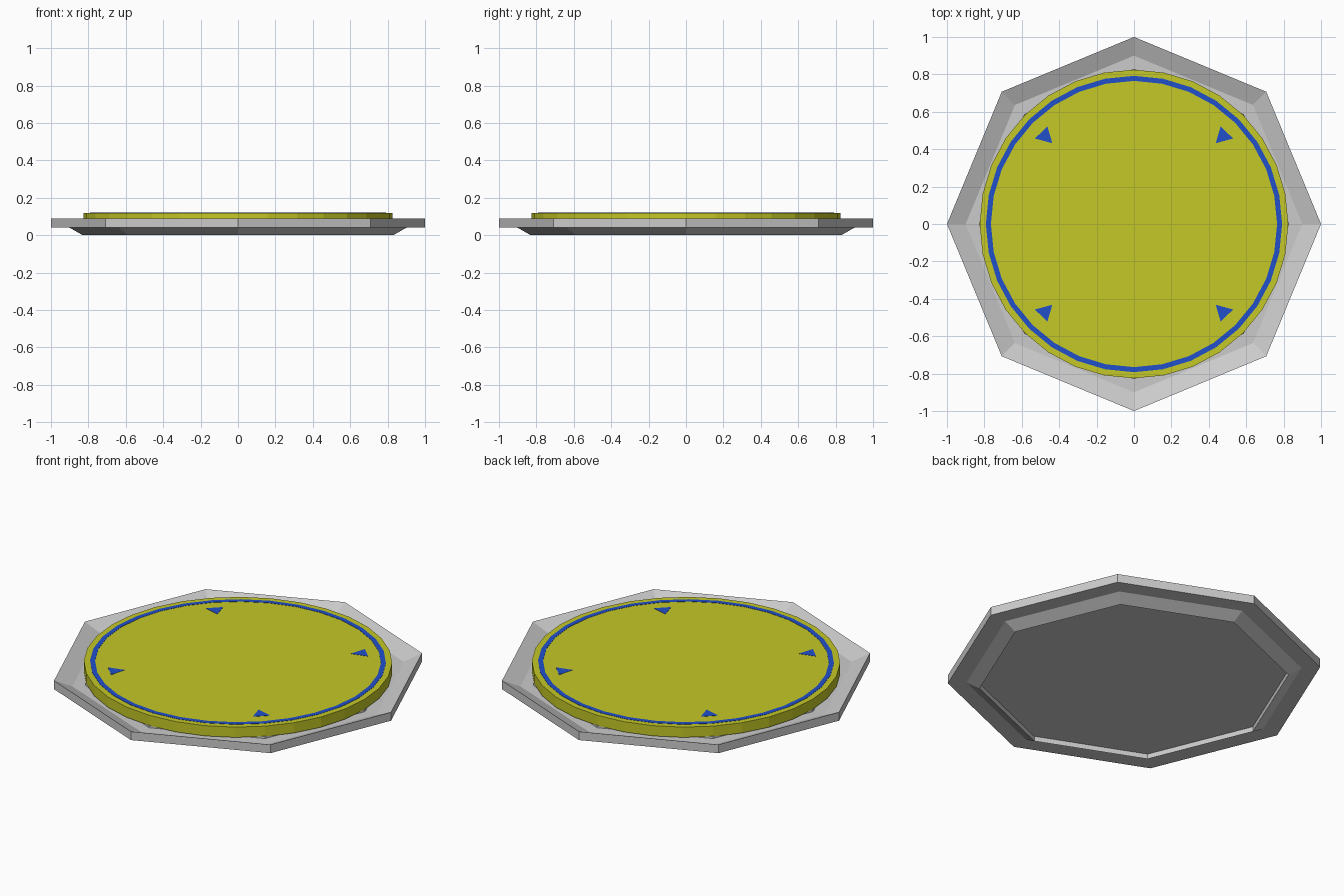
import bpy, bmesh
from math import cos, sin, tau

if "Cube" in bpy.data.objects:
    bpy.data.objects.remove(bpy.data.objects["Cube"])


def material(name, rgb):
    m = bpy.data.materials.new(name)
    m.diffuse_color = (*rgb, 1)
    m.use_nodes = True
    m.node_tree.nodes["Principled BSDF"].inputs["Base Color"].default_value = m.diffuse_color
    return m


def finish(name, bm, mat=None):
    bmesh.ops.recalc_face_normals(bm, faces=bm.faces[:])
    me = bpy.data.meshes.new(name)
    bm.to_mesh(me)
    bm.free()
    ob = bpy.data.objects.new(name, me)
    bpy.context.collection.objects.link(ob)
    if mat:
        me.materials.append(mat)
    return ob


def lathe(name, profile, sides, mat=None, closed=False):
    """Revolve (radius, z) points; open profiles get flat caps at both ends."""
    bm = bmesh.new()
    rings = [[bm.verts.new((r * cos(tau * i / sides), r * sin(tau * i / sides), z))
              for i in range(sides)] for r, z in profile]
    pairs = list(zip(rings, rings[1:]))
    if closed:
        pairs.append((rings[-1], rings[0]))
    else:
        bm.faces.new(rings[0])
        bm.faces.new(rings[-1])
    for a, b in pairs:
        for i in range(sides):
            j = (i + 1) % sides
            bm.faces.new((a[i], a[j], b[j], b[i]))
    return finish(name, bm, mat)


yellow = material("yellow", (0.56, 0.58, 0.02))
blue = material("blue", (0.015, 0.08, 0.6))

# Octagonal dish: recessed underside, raised sloping rim, step under the pad
lathe("octagonal_base", [(0.83, 0.03), (0.83, 0.0), (0.9, 0.04), (1.0, 0.04),
                         (1.0, 0.09), (0.9, 0.048), (0.83, 0.048), (0.83, 0.06)], 8)

# Round pad
lathe("round_pad", [(0.825, 0.058), (0.825, 0.119)], 32, yellow)

# Painted ring on the pad
lathe("pad_ring", [(0.765, 0.117), (0.792, 0.117), (0.792, 0.1205), (0.765, 0.1205)],
      32, blue, closed=True)

# Four corner arrows, mirrored into each quadrant
bm = bmesh.new()
for sx in (-1, 1):
    for sy in (-1, 1):
        low, top = ([bm.verts.new((sx * x, sy * y, z)) for x, y in
                     ((0.437, 0.432), (0.53, 0.457), (0.463, 0.522))] for z in (0.117, 0.1205))
        bm.faces.new(low)
        bm.faces.new(top)
        for i in range(3):
            j = (i + 1) % 3
            bm.faces.new((low[i], low[j], top[j], top[i]))
finish("corner_arrows", bm, blue)
